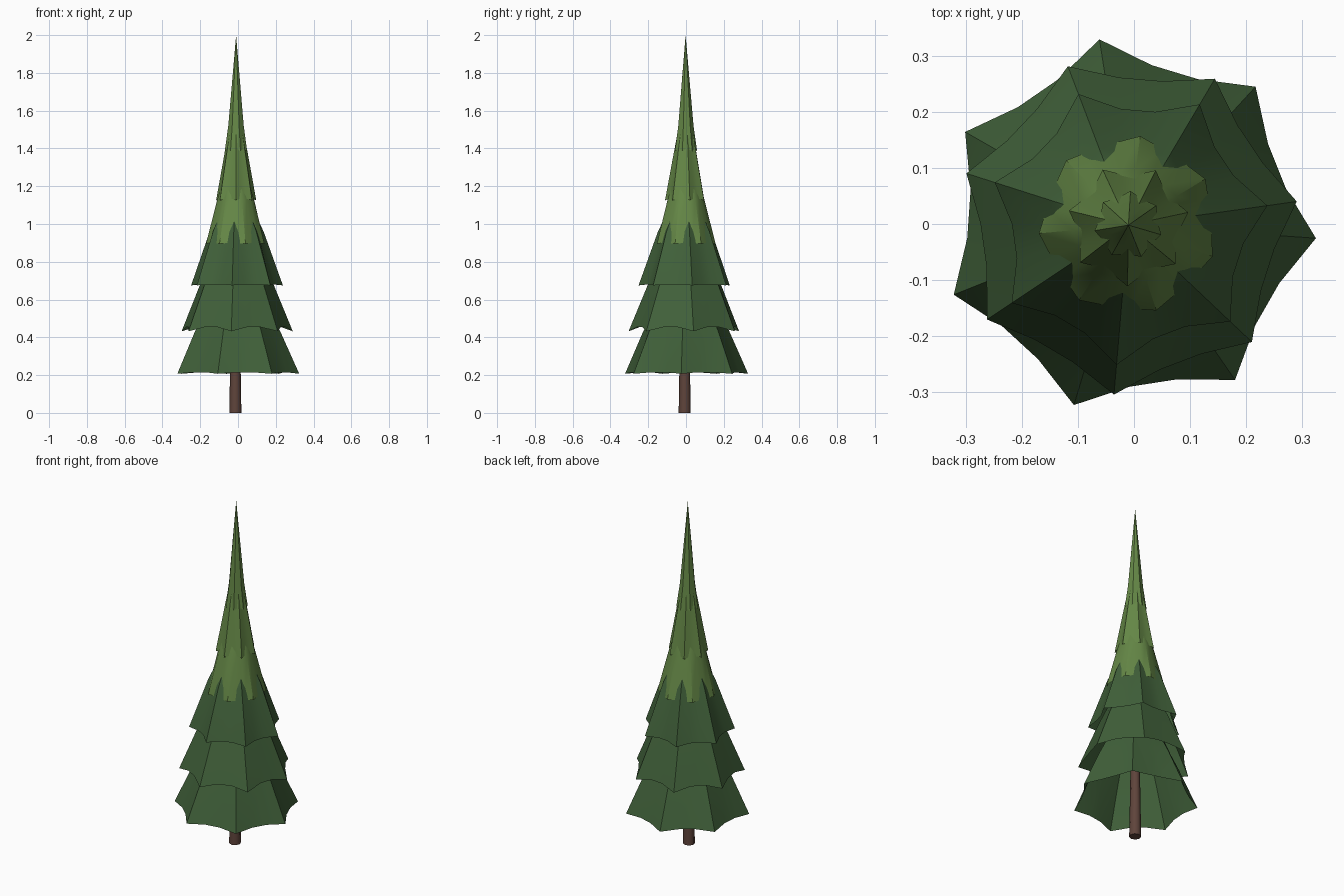
import bpy
import bmesh
from math import radians, cos, sin, tau

if "Cube" in bpy.data.objects:
    bpy.data.objects.remove(bpy.data.objects["Cube"], do_unlink=True)

CENTRE = (-0.01, -0.002)
POINTS = 7


def material(name, rgb):
    mat = bpy.data.materials.new(name)
    mat.use_nodes = True
    colour = (*rgb, 1)
    mat.diffuse_color = colour
    mat.node_tree.nodes["Principled BSDF"].inputs["Base Color"].default_value = colour
    return mat


dark_green = material("dark green", (0.052, 0.118, 0.042))
light_green = material("light green", (0.13, 0.245, 0.062))
brown = material("bark brown", (0.115, 0.058, 0.044))


def finish(name, bm, mat, angle):
    bmesh.ops.recalc_face_normals(bm, faces=bm.faces)
    mesh = bpy.data.meshes.new(name)
    bm.to_mesh(mesh)
    bm.free()
    mesh.materials.append(mat)
    obj = bpy.data.objects.new(name, mesh)
    bpy.context.collection.objects.link(obj)
    bpy.ops.object.select_all(action="DESELECT")
    obj.select_set(True)
    bpy.context.view_layer.objects.active = obj
    bpy.ops.object.shade_smooth_by_angle(angle=radians(angle))
    return obj


def skirt(name, mat, phase, profile, apex, droop, depth):
    """Open pointed skirt: profile is (radius, height) from the rim up."""
    bm = bmesh.new()
    count = POINTS * 3
    rings = []
    for level, (radius, z) in enumerate(profile):
        # The folds soften towards the top of each skirt
        fold = depth * (1 - 0.3 * level)
        ring = []
        for i in range(count):
            tip = i % 3 == 0
            r = radius * (1 if tip else 1 - fold)
            lift = droop if level == 0 and not tip else 0
            a = radians(phase) + tau * i / count
            ring.append(bm.verts.new((CENTRE[0] + r * cos(a),
                                      CENTRE[1] + r * sin(a), z + lift)))
        rings.append(ring)
    for low, high in zip(rings, rings[1:]):
        for i in range(count):
            j = (i + 1) % count
            bm.faces.new((low[i], low[j], high[j], high[i]))
    top = bm.verts.new((*CENTRE, apex))
    for i in range(count):
        bm.faces.new((rings[-1][i], rings[-1][(i + 1) % count], top))
    return finish(name, bm, mat, 35)


# Dark lower branches
skirt("bottom_branches", dark_green, -4,
      [(0.335, 0.207), (0.235, 0.43), (0.16, 0.58)], 0.64, 0.008, 0.14)
skirt("lower_branches", dark_green, 8,
      [(0.303, 0.432), (0.2, 0.68), (0.12, 0.85)], 0.9, 0.022, 0.13)
skirt("middle_branches", dark_green, 8,
      [(0.25, 0.675), (0.147, 0.96), (0.07, 1.12)], 1.18, 0.006, 0.17)

# Light upper branches
skirt("upper_branches", light_green, 31,
      [(0.16, 0.895), (0.1, 1.13), (0.05, 1.3)], 1.4, 0.005, 0.07)
skirt("high_branches", light_green, 12,
      [(0.109, 1.125), (0.062, 1.38), (0.03, 1.55)], 1.62, 0.01, 0.16)
skirt("treetop", light_green, 35,
      [(0.061, 1.385), (0.042, 1.52), (0.02, 1.77)], 2.0, 0.01, 0.12)

# Trunk
bm = bmesh.new()
bmesh.ops.create_cone(bm, cap_ends=True, segments=8, radius1=0.032,
                      radius2=0.022, depth=0.6)
bmesh.ops.translate(bm, verts=bm.verts, vec=(-0.014, -0.007, 0.3))
finish("trunk", bm, brown, 50)
